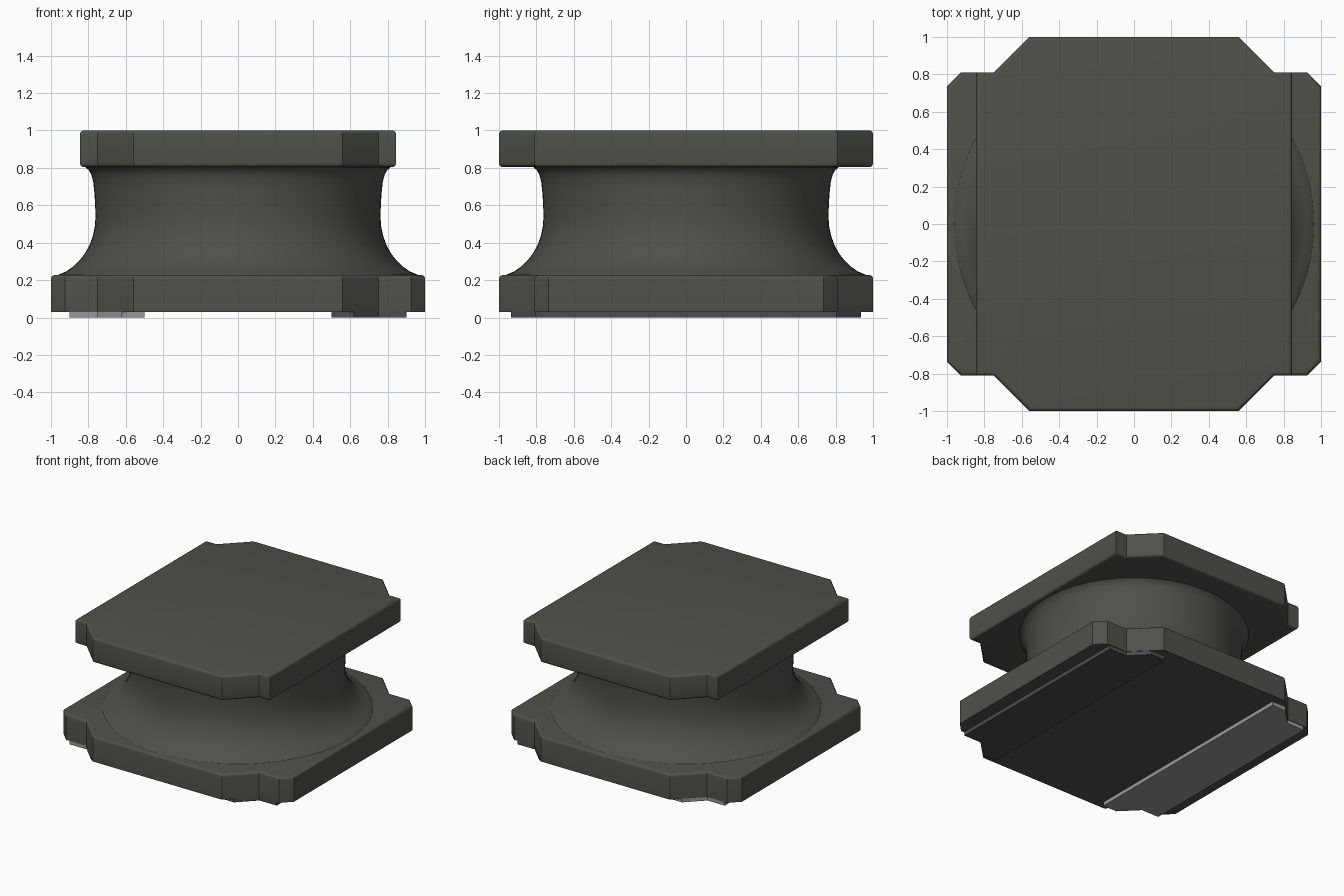
import bpy
import bmesh
import math

cube = bpy.data.objects.get("Cube")
if cube:
    bpy.data.objects.remove(cube, do_unlink=True)


def material(name, rgb):
    m = bpy.data.materials.new(name)
    m.use_nodes = True
    m.diffuse_color = (*rgb, 1)
    bsdf = next(n for n in m.node_tree.nodes if n.type == 'BSDF_PRINCIPLED')
    bsdf.inputs["Base Color"].default_value = (*rgb, 1)
    bsdf.inputs["Roughness"].default_value = 0.6
    return m


ferrite = material("dark ferrite grey", (0.080, 0.080, 0.068))
light_metal = material("light metal grey", (0.31, 0.31, 0.315))
dark_metal = material("dark metal grey", (0.068, 0.072, 0.076))


def finish(bm, name, mat, smooth=True):
    bmesh.ops.recalc_face_normals(bm, faces=bm.faces)
    mesh = bpy.data.meshes.new(name)
    bm.to_mesh(mesh)
    bm.free()
    mesh.materials.append(mat)
    obj = bpy.data.objects.new(name, mesh)
    bpy.context.collection.objects.link(obj)
    bpy.ops.object.select_all(action='DESELECT')
    obj.select_set(True)
    bpy.context.view_layer.objects.active = obj
    if smooth:
        bpy.ops.object.shade_smooth_by_angle(angle=math.radians(35))
    return obj


def prism(outline, z0, z1):
    bm = bmesh.new()
    face = bm.faces.new([bm.verts.new((x, y, z0)) for x, y in outline])
    ext = bmesh.ops.extrude_face_region(bm, geom=[face])
    for v in ext["geom"]:
        if isinstance(v, bmesh.types.BMVert):
            v.co.z = z1
    bmesh.ops.recalc_face_normals(bm, faces=bm.faces)
    return bm


def four_corners(corner):
    """Mirror one corner path (+x +y, ordered from the y side to the x side)."""
    back = corner[::-1]
    return ([(x, y) for x, y in corner] + [(x, -y) for x, y in back]
            + [(-x, -y) for x, y in corner] + [(-x, y) for x, y in back])


def plate(name, corner, z0, z1, rule):
    bm = prism(four_corners(corner), z0, z1)
    edges = [e for e in bm.edges if rule(e.verts[0].co, e.verts[1].co)]
    bmesh.ops.bevel(bm, geom=edges, offset=0.02, segments=4, profile=0.5,
                    affect='EDGES', clamp_overlap=True)
    return finish(bm, name, ferrite)


# Flanges with notched corners and rounded rims
plate("top_flange", [(0.56, 1.0), (0.75, 0.81), (0.845, 0.81)], 0.805, 1.0,
      lambda a, b: abs(a.z - b.z) < 0.01)
plate("bottom_flange", [(0.56, 1.0), (0.75, 0.81), (0.925, 0.81), (1.0, 0.735)],
      0.03, 0.227,
      lambda a, b: abs(a.z - b.z) < 0.01 and a.z > 0.2)

# Turned core, flaring into both flanges
profile = [(0.97, 0.215), (0.96, 0.229), (0.92, 0.246), (0.885, 0.270), (0.85, 0.302),
           (0.82, 0.340), (0.795, 0.385), (0.775, 0.440), (0.765, 0.490),
           (0.762, 0.540), (0.764, 0.610), (0.769, 0.680), (0.775, 0.730),
           (0.785, 0.765), (0.798, 0.788), (0.815, 0.802), (0.815, 0.815)]
bm = bmesh.new()
verts = [bm.verts.new((r, 0, z)) for r, z in profile]
edges = [bm.edges.new(pair) for pair in zip(verts, verts[1:])]
bmesh.ops.spin(bm, geom=verts + edges, cent=(0, 0, 0), axis=(0, 0, 1),
               angle=math.tau, steps=96, use_merge=True)
bmesh.ops.remove_doubles(bm, verts=bm.verts, dist=0.0005)
finish(bm, "core", ferrite)

# Contact pads under the bottom flange
half = [(0.5, 0.935), (0.62, 0.935), (0.75, 0.805), (0.9, 0.805)]
pad_outline = half + [(x, -y) for x, y in reversed(half)]
for name, side, mat in (("left_contact_pad", 1, dark_metal),
                        ("right_contact_pad", -1, light_metal)):
    finish(prism([(side * x, y) for x, y in pad_outline], 0.0, 0.032),
           name, mat, smooth=False)
